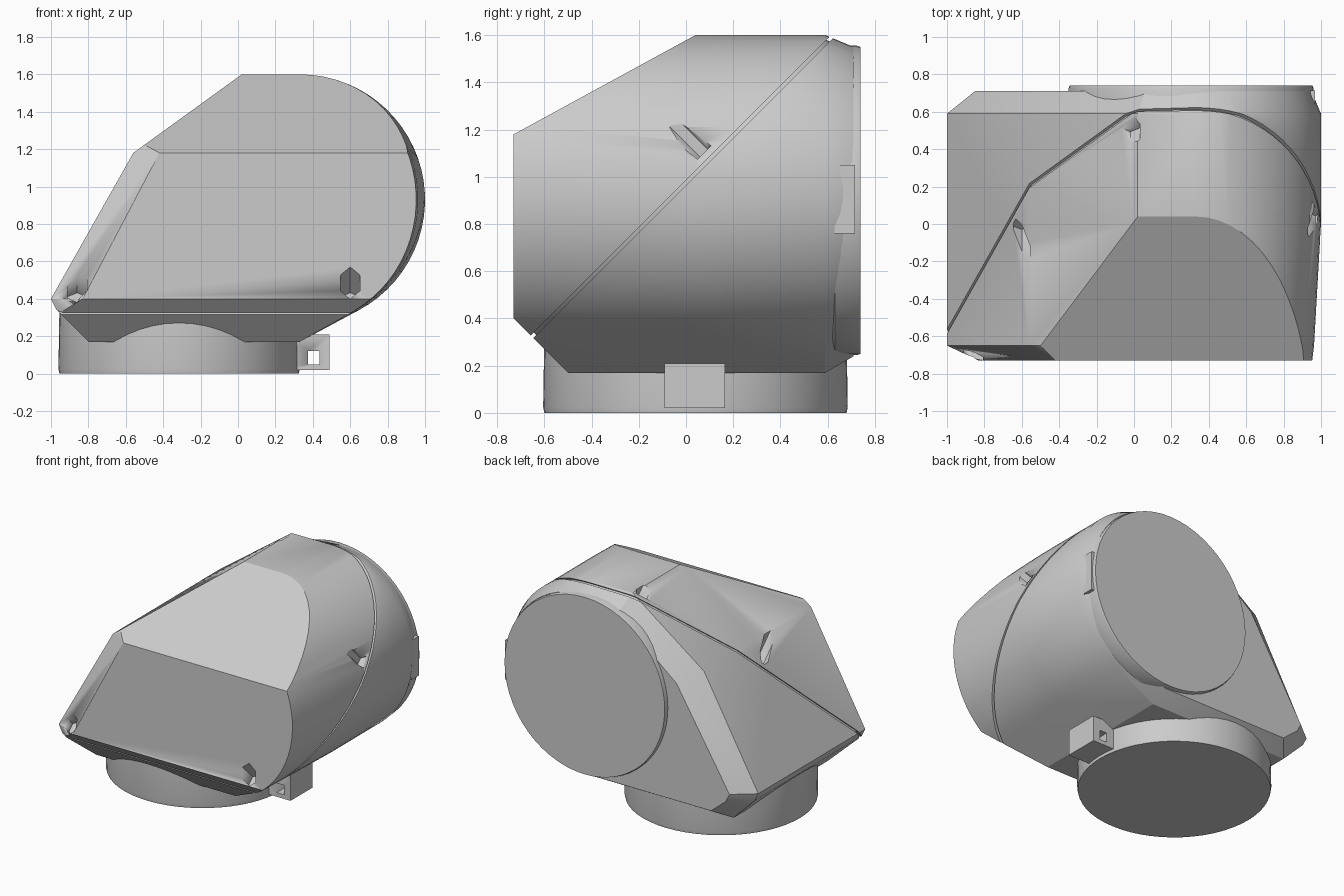
import bpy, bmesh, math
from mathutils import Vector, Matrix

if "Cube" in bpy.data.objects:
    bpy.data.objects.remove(bpy.data.objects["Cube"])

GREY = (0.6, 0.6, 0.6, 1)
mat = bpy.data.materials.new("light grey plastic")
mat.use_nodes = True
mat.diffuse_color = GREY
mat.node_tree.nodes["Principled BSDF"].inputs["Base Color"].default_value = GREY


def finish(name, bm, angle=25):
    bmesh.ops.recalc_face_normals(bm, faces=bm.faces)
    mesh = bpy.data.meshes.new(name)
    bm.to_mesh(mesh)
    bm.free()
    mesh.materials.append(mat)
    ob = bpy.data.objects.new(name, mesh)
    bpy.context.collection.objects.link(ob)
    select(ob)
    bpy.ops.object.shade_smooth_by_angle(angle=math.radians(angle))
    return ob


def select(ob):
    bpy.ops.object.select_all(action='DESELECT')
    ob.select_set(True)
    bpy.context.view_layer.objects.active = ob


def loft(bm, rings):
    """Skin closed rings of equal length and cap both ends."""
    vs = [[bm.verts.new(p) for p in r] for r in rings]
    n = len(vs[0])
    for a, b in zip(vs, vs[1:]):
        for i in range(n):
            j = (i + 1) % n
            bm.faces.new((a[i], a[j], b[j], b[i]))
    bm.faces.new(vs[0])
    bm.faces.new(vs[-1])


def slice_off(bm, point, normal):
    """Remove everything on the normal side of a plane and close the cut."""
    geom = bm.verts[:] + bm.edges[:] + bm.faces[:]
    res = bmesh.ops.bisect_plane(bm, geom=geom, plane_co=point, plane_no=normal,
                                 dist=1e-5, clear_outer=True)
    edges = [e for e in res["geom_cut"] if isinstance(e, bmesh.types.BMEdge)]
    bmesh.ops.holes_fill(bm, edges=edges)


def cut(ob, cutter):
    mod = ob.modifiers.new("cut", 'BOOLEAN')
    mod.operation = 'DIFFERENCE'
    mod.solver = 'EXACT'
    mod.object = cutter
    select(ob)
    bpy.ops.object.modifier_apply(modifier=mod.name)
    bpy.data.objects.remove(cutter)


def box(name, lo, hi):
    bm = bmesh.new()
    bmesh.ops.create_cube(bm, size=1)
    for v in bm.verts:
        v.co = [l + (c + 0.5) * (h - l) for l, h, c in zip(lo, hi, v.co)]
    return finish(name, bm)


# Body outline: straight left and bottom sides, round right side
CX, CZ, R, N = 0.33, 0.93, 0.67, 28
arc = [math.radians(90 - 152 * i / N) for i in range(N + 1)]


def outline(y, left, r, rx=1.0, bottom=0.17):
    pts = left + [(CX + r * rx * math.cos(a), CZ + r * math.sin(a)) for a in arc]
    pts += [(0.33, bottom), (-0.8 if left is FULL else -0.7, bottom)]
    return [(x, y, z) for x, z in pts]


FULL = [(-0.97, 0.34), (-1, 0.4), (-0.56, 1.18), (0.02, 1.6)]
FRONT = [(-0.80, 0.34), (-0.83, 0.4), (-0.42, 1.18), (0.08, 1.6)]
BACK = [(-0.82, 0.34), (-0.85, 0.4), (-0.42, 1.10), (0.06, 1.49)]


def body():
    bm = bmesh.new()
    loft(bm, [outline(-0.73, FRONT, R, 0.93), outline(-0.65, FULL, R, 0.945),
              outline(0.0, FULL, R), outline(0.59, FULL, R),
              outline(0.71, BACK, 0.62, bottom=0.24)])
    slice_off(bm, (0, 0.04, 1.6), (0, -0.42, 0.77))      # sloping roof
    slice_off(bm, (0, -0.73, 0.40), (0, -1, -1))         # lower front chamfer
    return bm


# Two shells meeting at a 45 degree seam, with a core closing the groove
SEAM = Vector((0, 0, 0.975))
UP = Vector((0, -1, 1)).normalized()
GAP = 0.008
bm = body()
slice_off(bm, SEAM + UP * GAP, -UP)
upper = finish("upper_shell", bm)
bm = body()
slice_off(bm, SEAM - UP * GAP, UP)
finish("lower_shell", bm)

bm = body()
slice_off(bm, SEAM + UP * 0.02, UP)
slice_off(bm, SEAM - UP * 0.02, -UP)
centre = Vector((0.1, 0, 0.9))
for v in bm.verts:
    v.co = centre + (v.co - centre) * 0.98
finish("seam_core", bm)

# Screw pockets running square to the seam
for x, y, r, length in [(0.60, -0.61, 0.06, 0.5), (-0.86, -0.61, 0.06, 0.5),
                        (0.97, 0.10, 0.045, 0.18), (-0.02, 0.56, 0.06, 0.4),
                        (-0.60, 0.03, 0.05, 0.4)]:
    bm = bmesh.new()
    bmesh.ops.create_cone(bm, cap_ends=True, segments=6, radius1=r, radius2=r, depth=length)
    base = Vector((x, y, y + 0.975)) + UP * (0.035 + length / 2)
    bm.transform(Matrix.Translation(base) @ UP.to_track_quat('Z', 'Y').to_matrix().to_4x4())
    cut(upper, finish("pocket_cutter", bm))


def collar(name, steps, place):
    """Round spigot from (radius, height) steps."""
    bm = bmesh.new()
    loft(bm, [[place(r * math.cos(2 * math.pi * i / 56), r * math.sin(2 * math.pi * i / 56), h)
               for i in range(56)] for r, h in steps])
    finish(name, bm)


# Round spigots at the bottom and the back
collar("bottom_collar", [(0.64, 0), (0.645, 0.025), (0.64, 0.34)],
       lambda u, v, h: (-0.315 + u, 0.04 + v, h))
collar("back_collar", [(0.64, 0.55), (0.64, 0.62), (0.655, 0.63), (0.655, 0.725), (0.65, 0.74)],
       lambda u, v, h: (0.305 + u, h, 0.9 + v))

# Latch block on the bottom spigot with a through hole, and pad on the back one
latch = box("latch_block", (0.25, -0.09, 0.02), (0.49, 0.165, 0.21))
cut(latch, box("latch_cutter", (0.375, -0.2, 0.05), (0.435, 0.3, 0.12)))
box("back_pad", (0.88, 0.63, 0.76), (0.968, 0.715, 1.05))
